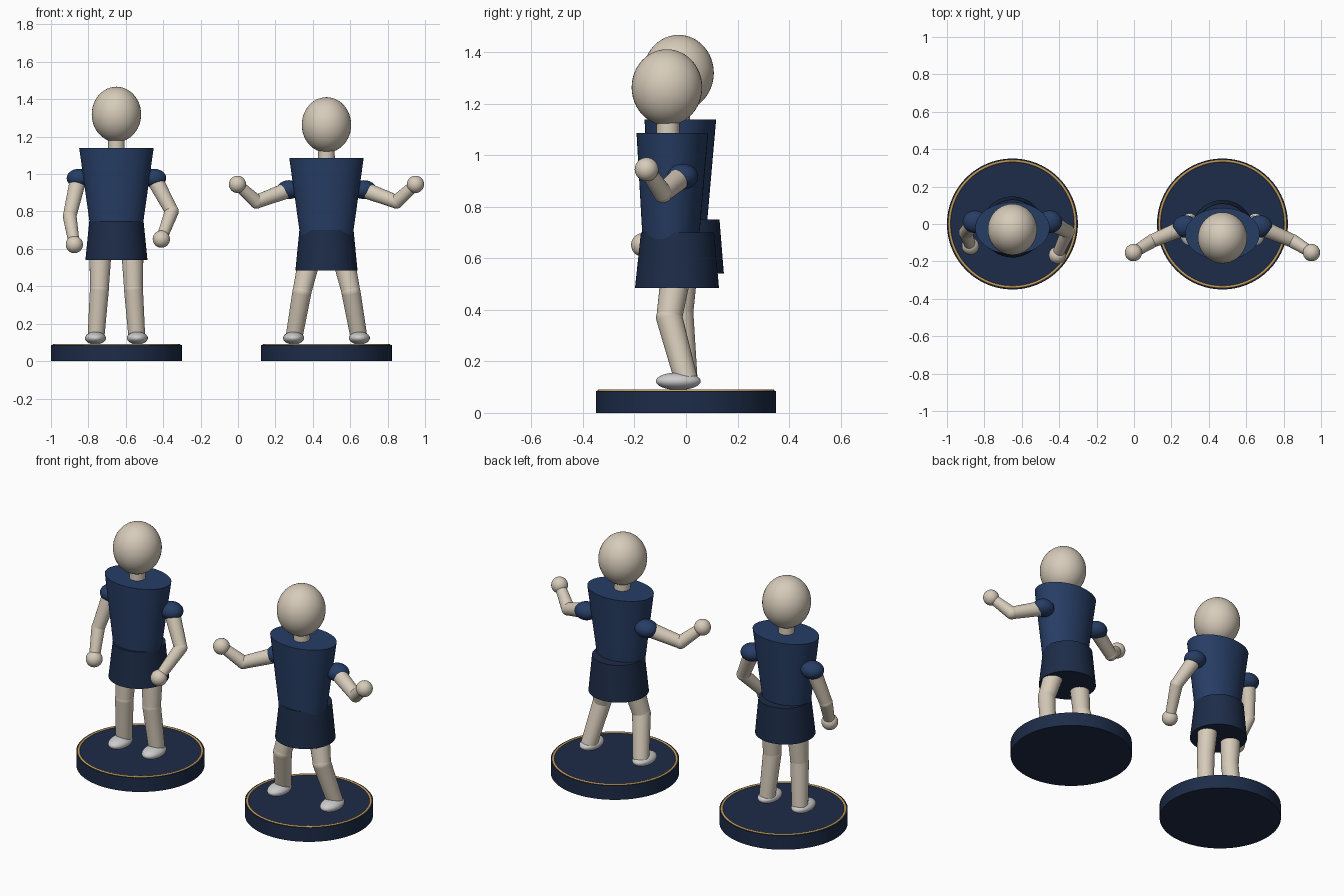
import bpy, bmesh, math
from mathutils import Vector

if "Cube" in bpy.data.objects:
    bpy.data.objects.remove(bpy.data.objects["Cube"])


def material(name, rgb):
    m = bpy.data.materials.new(name)
    m.diffuse_color = (*rgb, 1)
    m.use_nodes = True
    m.node_tree.nodes["Principled BSDF"].inputs["Base Color"].default_value = m.diffuse_color
    return m


SKIN = material("beige", (0.68, 0.60, 0.49))
SHIRT = material("navy", (0.02, 0.047, 0.13))
DARK = material("dark navy", (0.012, 0.025, 0.065))
GOLD = material("gold", (0.55, 0.33, 0.11))
WHITE = material("white", (0.85, 0.85, 0.83))


def finish(obj, name, mat):
    obj.name = name
    obj.data.materials.append(mat)
    bpy.ops.object.select_all(action='DESELECT')
    obj.select_set(True)
    bpy.context.view_layer.objects.active = obj
    bpy.ops.object.shade_smooth_by_angle(angle=math.radians(40))
    return obj


def ball(name, loc, radii, mat):
    bpy.ops.mesh.primitive_uv_sphere_add(segments=40, ring_count=24, radius=1, location=loc)
    obj = bpy.context.object
    obj.scale = radii
    return finish(obj, name, mat)


def limb(name, a, b, ra, rb, mat=SKIN):
    a, b = Vector(a), Vector(b)
    d = b - a
    bpy.ops.mesh.primitive_cone_add(vertices=32, radius1=ra, radius2=rb, depth=d.length,
                                    location=(a + b) / 2)
    obj = bpy.context.object
    obj.rotation_euler = d.to_track_quat('Z', 'Y').to_euler()
    return finish(obj, name, mat)


def tapered(name, loc, rings, bevel, mat, n=64):
    """Elliptical loft through (z, rx, ry, y offset) rings with rounded rims."""
    bm = bmesh.new()
    loops = []
    for z, rx, ry, y in rings:
        loops.append([bm.verts.new((rx * math.cos(t), y + ry * math.sin(t), z))
                      for t in (2 * math.pi * i / n for i in range(n))])
    for lo, hi in zip(loops, loops[1:]):
        for i in range(n):
            j = (i + 1) % n
            bm.faces.new((lo[i], lo[j], hi[j], hi[i]))
    bm.faces.new(loops[0][::-1])
    bm.faces.new(loops[-1])
    # round the two rims
    rims = [e for e in bm.edges if e.calc_face_angle(0) > math.radians(45)]
    bmesh.ops.bevel(bm, geom=rims, offset=bevel, offset_type='OFFSET', segments=5,
                    profile=0.5, affect='EDGES')
    mesh = bpy.data.meshes.new(name)
    bm.to_mesh(mesh)
    bm.free()
    obj = bpy.data.objects.new(name, mesh)
    bpy.context.collection.objects.link(obj)
    obj.location = loc
    return finish(obj, name, mat)


def figure(tag, cx, head, neck, torso, shorts, sleeve, arms, legs):
    # display base with gold rim
    tapered(tag + "_base", (cx, 0, 0), [(0, .35, .35, 0), (.085, .35, .35, 0)], .012, DARK, 96)
    bpy.ops.mesh.primitive_torus_add(major_radius=.337, minor_radius=.007, major_segments=96,
                                     minor_segments=12, location=(cx, 0, .084))
    finish(bpy.context.object, tag + "_base_rim", GOLD)

    # head, neck, shirt, shorts
    ball(tag + "_head", (cx, *head), (.132, .137, .148), SKIN)
    limb(tag + "_neck", (cx, neck[0], neck[1]), (cx, neck[0], head[1] - .08), .045, .043)
    tapered(tag + "_shirt", (cx, 0, 0), torso, .03, SHIRT)
    tapered(tag + "_shorts", (cx, 0, 0), shorts, .028, DARK)

    for side, s in (("left", -1), ("right", 1)):
        # arm: sleeve, upper arm, elbow, forearm, hand
        shoulder, elbow, hand = [Vector((cx + s * x, y, z)) for x, y, z in arms[side]]
        p = f"{tag}_{side}_"
        ball(p + "sleeve", (cx + s * sleeve[0], sleeve[1], sleeve[2]), (.066, .06, .05), SHIRT)
        limb(p + "upper_arm", shoulder, elbow, .044, .036)
        ball(p + "elbow", elbow, (.037,) * 3, SKIN)
        limb(p + "forearm", elbow, hand, .037, .029)
        ball(p + "hand", hand, (.046,) * 3, SKIN)
        # leg: thigh, knee, shin, shoe
        hip, knee, ankle, foot = [Vector((cx + s * x, y, z)) for x, y, z in legs]
        limb(p + "thigh", hip, knee, .06, .05)
        ball(p + "knee", knee, (.051,) * 3, SKIN)
        limb(p + "shin", knee, ankle, .051, .045)
        ball(p + "shoe", foot, (.056, .087, .034), WHITE)


# standing figure, arms hanging
figure("standing", -.65,
       head=(-.029, 1.319), neck=(-.028, 1.10),
       torso=[(.66, .132, .105, -.03), (1.139, .199, .139, -.022)],
       shorts=[(.54, .166, .163, -.016), (.75, .145, .142, -.012)],
       sleeve=(.2, .012, .978),
       arms={"left": [(.205, .008, .97), (.25, -.045, .775), (.225, -.118, .623)],
             "right": [(.205, .008, .97), (.296, -.04, .80), (.24, -.167, .652)]},
       legs=[(.085, -.01, .60), (.091, -.022, .385), (.109, 0, .13), (.112, -.03, .123)])

# wide stance figure, arms spread
figure("spread", .473,
       head=(-.074, 1.263), neck=(-.07, 1.05),
       torso=[(.61, .132, .105, -.06), (1.086, .199, .139, -.053)],
       shorts=[(.485, .166, .163, -.035), (.70, .145, .142, -.033)],
       sleeve=(.2, -.013, .917),
       arms={k: [(.19, -.013, .92), (.374, -.09, .852), (.476, -.153, .945)]
             for k in ("left", "right")},
       legs=[(.088, -.035, .56), (.131, -.065, .37), (.173, 0, .13), (.176, -.03, .123)])
